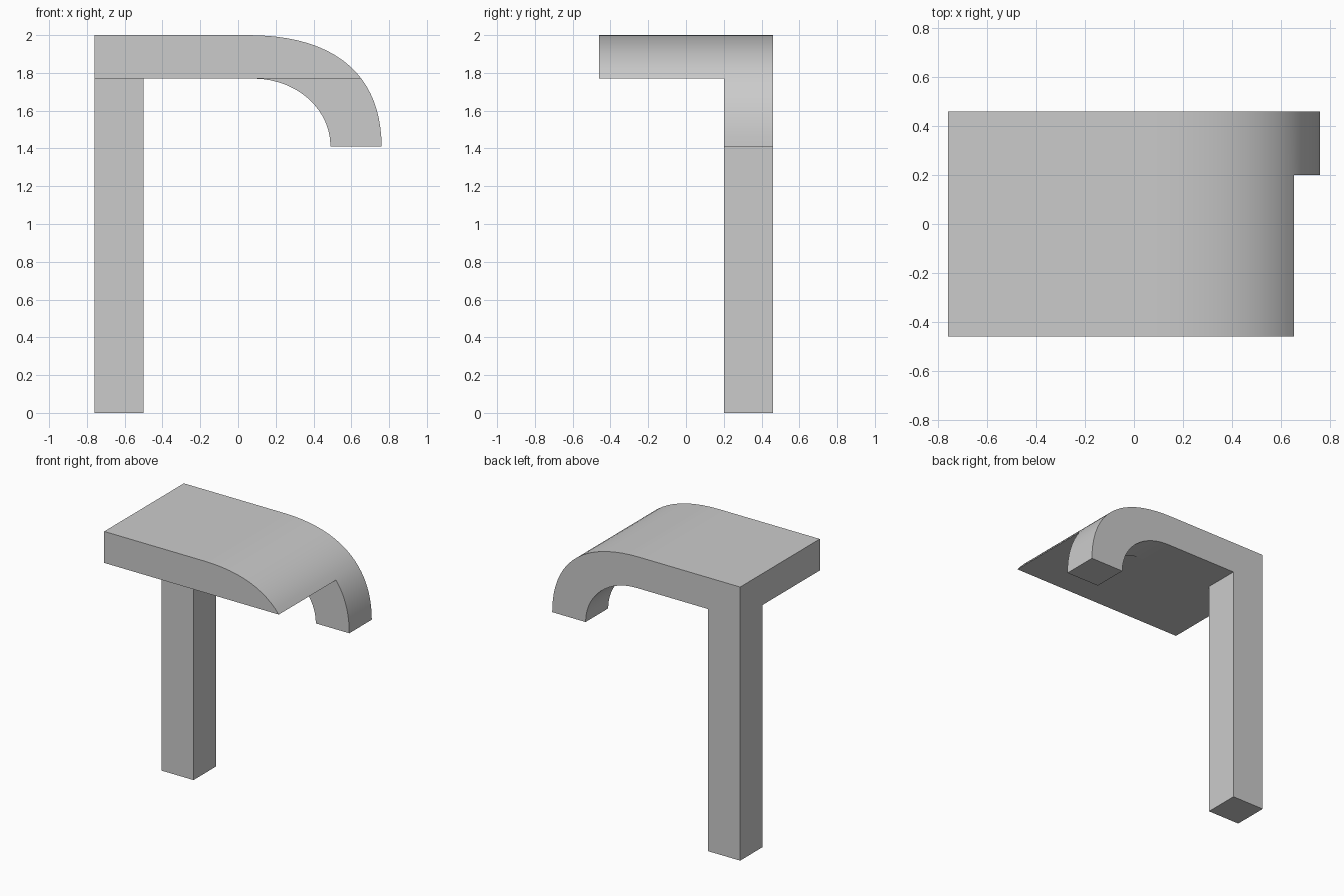
import bpy
import bmesh
import math
from mathutils import Vector
from mathutils.geometry import interpolate_bezier

default_cube = bpy.data.objects.get("Cube")
if default_cube:
    bpy.data.objects.remove(default_cube, do_unlink=True)

# Main dimensions
LEFT, RIGHT = -0.76, 0.76
TOP, UNDERSIDE, TIP = 2.0, 1.77, 1.41
POST_INNER, HOOK_INNER = -0.5, 0.49
BACK, BEAM_FRONT, SLAB_FRONT = 0.46, 0.2, -0.46

# One flat grey
grey = bpy.data.materials.new("plain_grey")
grey.use_nodes = True
colour = (0.6, 0.6, 0.6, 1)
grey.diffuse_color = colour
grey.node_tree.nodes["Principled BSDF"].inputs["Base Color"].default_value = colour


def bend(start, handle_a, handle_b, end, count):
    """Curve points in the x-z plane."""
    pts = [Vector((x, 0, z)) for x, z in (start, handle_a, handle_b, end)]
    return [(p.x, p.z) for p in interpolate_bezier(*pts, count)]


# Outer bend, split where it meets the slab's underside
outer = bend((0.05, TOP), (0.545, TOP), (RIGHT, 1.763), (RIGHT, TIP), 21)
split = 12
outer[split] = (outer[split][0], UNDERSIDE)
inner = bend((HOOK_INNER, TIP), (HOOK_INNER, 1.61), (0.31, UNDERSIDE), (0.08, UNDERSIDE), 15)

bm = bmesh.new()
verts = {}


def region(points):
    """Profile face on the back plane, sharing corners with its neighbours."""
    corners = []
    for x, z in points:
        key = (round(x, 4), round(z, 4))
        if key not in verts:
            verts[key] = bm.verts.new((x, BACK, z))
        corners.append(verts[key])
    return bm.faces.new(corners)


def extrude(faces, front):
    """Pull faces forward and return the new front faces."""
    made = bmesh.ops.extrude_face_region(bm, geom=faces)["geom"]
    for v in made:
        if isinstance(v, bmesh.types.BMVert):
            v.co.y = front
    return [f for f in made if isinstance(f, bmesh.types.BMFace)]


# Slab end, post and hook profiles
slab = region([(LEFT, TOP)] + outer[:split + 1]
              + [inner[-1], (POST_INNER, UNDERSIDE), (LEFT, UNDERSIDE)])
post = region([(LEFT, UNDERSIDE), (POST_INNER, UNDERSIDE), (POST_INNER, 0), (LEFT, 0)])
hook = region(outer[split:] + inner)

# Thin back frame, then the slab alone carried to the front
back_faces = [slab, post, hook]
fronts = extrude(back_faces, BEAM_FRONT)
slab_front = max(fronts, key=lambda f: f.calc_center_median().z)
extrude([slab_front], SLAB_FRONT)

# Remove the leftover inner face where the slab continues
walls = [f for f in bm.faces
         if all(abs(v.co.y - BEAM_FRONT) < 1e-4 for v in f.verts)
         and min(v.co.z for v in f.verts) > UNDERSIDE - 0.01]
if walls:
    bmesh.ops.delete(bm, geom=walls, context="FACES_ONLY")

# Merge flat neighbours and close up the shading
bmesh.ops.dissolve_limit(bm, angle_limit=math.radians(0.3),
                         verts=bm.verts[:], edges=bm.edges[:])
bmesh.ops.recalc_face_normals(bm, faces=bm.faces[:])
mesh = bpy.data.meshes.new("hooked_slab_on_post")
bm.to_mesh(mesh)
bm.free()
mesh.materials.append(grey)
body = bpy.data.objects.new("hooked_slab_on_post", mesh)
bpy.context.collection.objects.link(body)

bpy.ops.object.select_all(action="DESELECT")
body.select_set(True)
bpy.context.view_layer.objects.active = body
bpy.ops.object.shade_smooth_by_angle(angle=math.radians(30))
